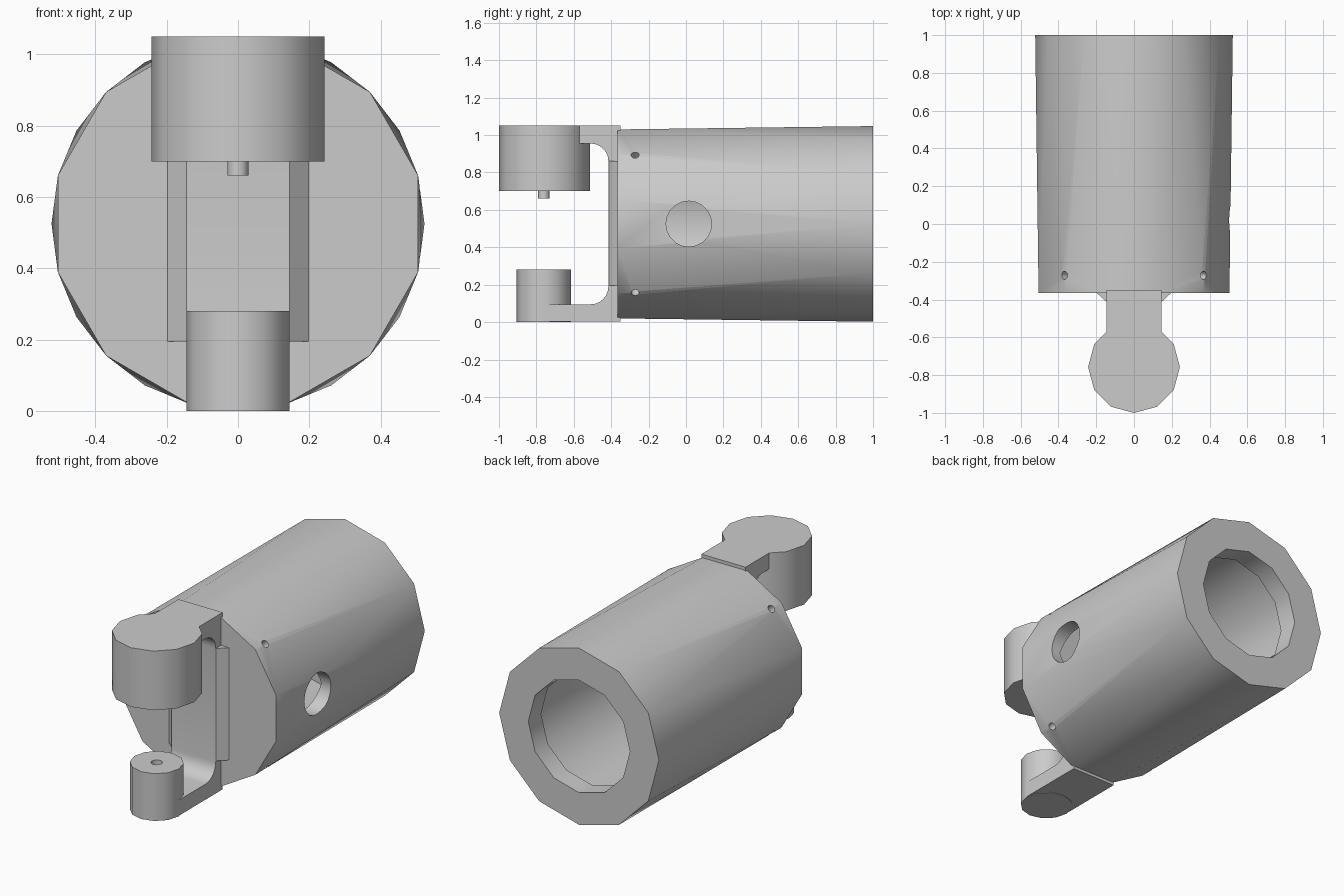
import bpy, bmesh
from math import sin, cos, pi, radians
from mathutils import Vector

if "Cube" in bpy.data.objects:
    bpy.data.objects.remove(bpy.data.objects["Cube"])

CZ = 0.525  # height of the housing axis


def finish(name, bm, smooth=True):
    bmesh.ops.recalc_face_normals(bm, faces=bm.faces)
    me = bpy.data.meshes.new(name)
    bm.to_mesh(me)
    bm.free()
    ob = bpy.data.objects.new(name, me)
    bpy.context.collection.objects.link(ob)
    if smooth:
        shade(ob)
    return ob


def shade(ob):
    bpy.ops.object.select_all(action='DESELECT')
    ob.select_set(True)
    bpy.context.view_layer.objects.active = ob
    bpy.ops.object.shade_smooth_by_angle(angle=radians(40))


def loft(name, rings, origin, axis, u, n=12):
    """Rings of (distance along axis, radius, start angle), capped at both ends."""
    o, a, u = Vector(origin), Vector(axis).normalized(), Vector(u).normalized()
    v = a.cross(u)
    bm = bmesh.new()
    loops = []
    for d, r, off in rings:
        t = [off + 2 * pi * i / n for i in range(n)]
        loops.append([bm.verts.new(o + a * d + (u * cos(k) + v * sin(k)) * r) for k in t])
    for (p, q, rp, rq) in zip(loops, loops[1:], rings, rings[1:]):
        for i in range(n):
            j = (i + 1) % n
            if rp[2] != rq[2]:      # twisted band becomes triangles
                bm.faces.new((p[i], p[j], q[j]))
                bm.faces.new((p[i], q[j], q[i]))
            else:
                bm.faces.new((p[i], p[j], q[j], q[i]))
    bm.faces.new(loops[0])
    bm.faces.new(loops[-1])
    return finish(name, bm)


def extrude(name, pts, vec):
    bm = bmesh.new()
    f = bm.faces.new([bm.verts.new(p) for p in pts])
    g = bmesh.ops.extrude_face_region(bm, geom=[f])
    bmesh.ops.translate(bm, vec=vec, verts=[e for e in g['geom'] if isinstance(e, bmesh.types.BMVert)])
    return finish(name, bm)


def cut(ob, cutter):
    m = ob.modifiers.new("cut", 'BOOLEAN')
    m.operation, m.solver, m.object = 'DIFFERENCE', 'EXACT', cutter
    bpy.ops.object.select_all(action='DESELECT')
    ob.select_set(True)
    bpy.context.view_layer.objects.active = ob
    bpy.ops.object.modifier_apply(modifier=m.name)
    bpy.data.objects.remove(cutter)
    shade(ob)


# Hollow housing: twisted 12-sided outside, narrow rear lip, wider cavity
housing = loft("housing", [(-0.365, 0.523, pi / 12), (1.0, 0.523, 0), (1.0, 0.333, 0),
                           (0.88, 0.333, 0), (0.88, 0.45, 0), (-0.17, 0.45, 0)],
               (0, 0, CZ), (0, 1, 0), (1, 0, 0))

# Side port and four radial screw holes
cut(housing, loft("port_cutter", [(0.3, 0.122, 0), (0.7, 0.122, 0)],
                  (0, 0.015, CZ), (1, 0, 0), (0, 1, 0), 20))
for sx in (-1, 1):
    for sz in (-1, 1):
        cut(housing, loft("screw_cutter", [(0.4, 0.022, 0), (0.6, 0.022, 0)],
                          (0, -0.272, CZ), (sx, 0, sz), (0, 1, 0)))

# C-shaped bracket with filleted inner corners
R = 0.095
arc = [i * pi / 12 for i in range(7)]
prof = [(-0.35, 1.05), (-0.7, 1.05), (-0.7, 0.955)]
prof += [(-0.51 + R * sin(t), 0.86 + R * cos(t)) for t in arc]
prof += [(-0.51 + R * cos(t), 0.19 - R * sin(t)) for t in arc]
prof += [(-0.76, 0.095), (-0.76, 0.003), (-0.35, 0.003)]
extrude("bracket", [(-0.145, y, z) for y, z in prof], (0.29, 0, 0))

# Sloped rails beside the bracket web
for s, side in ((-1, "left"), (1, "right")):
    extrude(side + "_rail", [(s * 0.14, -0.355, 0.195), (s * 0.197, -0.355, 0.195),
                             (s * 0.197, -0.365, 0.195), (s * 0.145, -0.413, 0.195),
                             (s * 0.14, -0.413, 0.195)], (0, 0, 0.665))

# Upper boss with its pin, lower boss with the matching socket
UP, X = (0, 0, 1), (1, 0, 0)
loft("upper_boss", [(0.7, 0.243, 0), (1.05, 0.243, 0)], (0, -0.757, 0), UP, X)
loft("pin", [(0.66, 0.03, 0), (0.72, 0.03, 0)], (0, -0.76, 0), UP, X)
lower = loft("lower_boss", [(0, 0.145, 0), (0.28, 0.145, 0)], (0, -0.76, 0), UP, X)
cut(lower, loft("socket_cutter", [(0.2, 0.031, 0), (0.35, 0.031, 0)], (0, -0.76, 0), UP, X))
